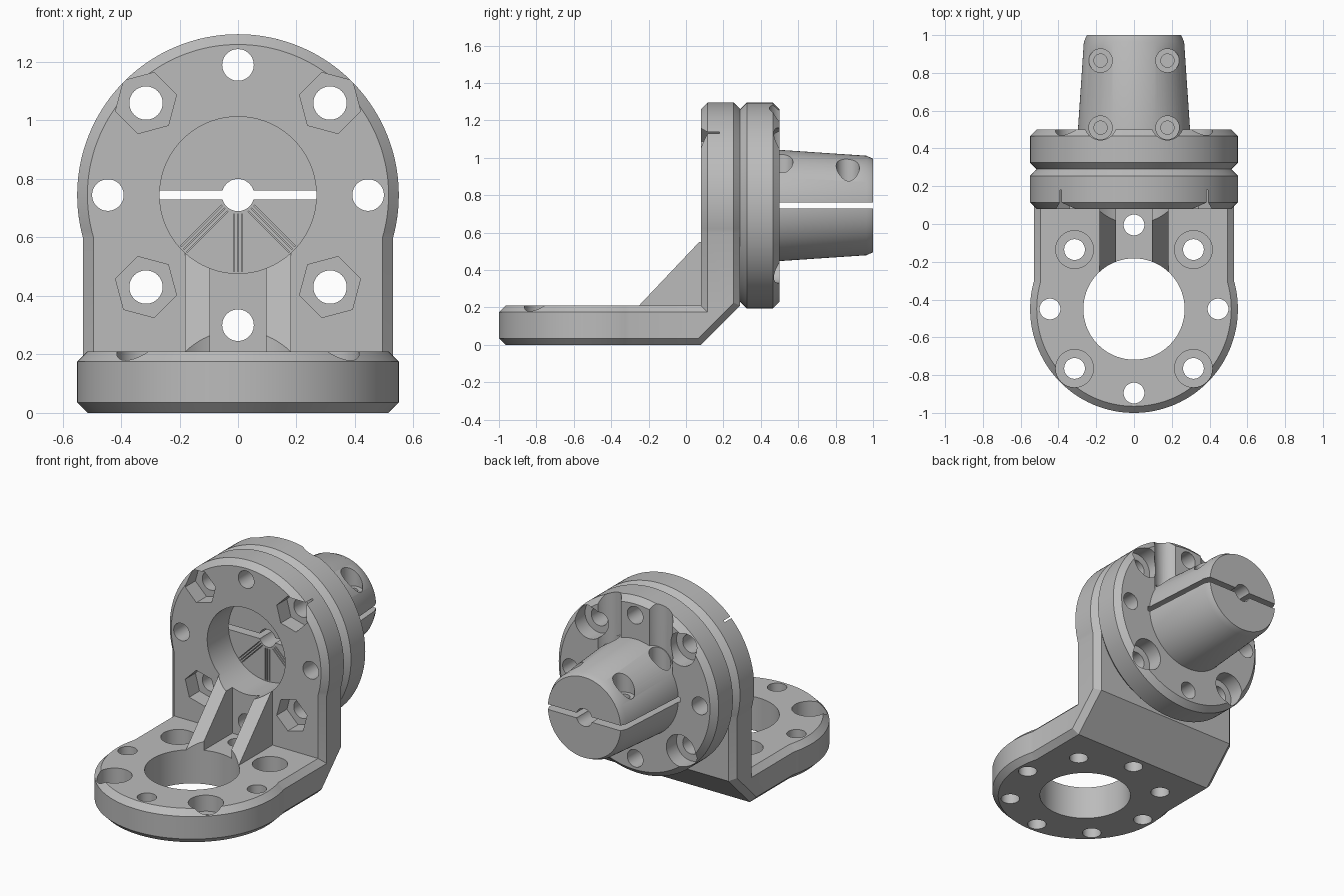
import bpy, bmesh, math
from mathutils import Vector

cube = bpy.data.objects.get("Cube")
if cube:
    bpy.data.objects.remove(cube)

R, W, C = 0.55, 0.53, 0.035        # disc radius, half width, chamfer
AXIS_Z, BASE_Y = 0.745, -0.45      # centres of the upright and base discs
THICK, BOLT_R, BORE = 0.21, 0.445, 0.268
BACK = 0.29                        # rear face of the upright

steel = bpy.data.materials.new("plain grey")
steel.use_nodes = True
grey = (0.5, 0.5, 0.5, 1)
steel.diffuse_color = grey
steel.node_tree.nodes["Principled BSDF"].inputs["Base Color"].default_value = grey


def loft(name, rings):
    """Closed solid through rings of equal point count."""
    bm = bmesh.new()
    loops = [[bm.verts.new(p) for p in ring] for ring in rings]
    n = len(loops[0])
    for a, b in zip(loops, loops[1:]):
        for i in range(n):
            j = (i + 1) % n
            bm.faces.new((a[i], a[j], b[j], b[i]))
    bm.faces.new(loops[0])
    bm.faces.new(loops[-1])
    bmesh.ops.recalc_face_normals(bm, faces=bm.faces)
    me = bpy.data.meshes.new(name)
    bm.to_mesh(me)
    bm.free()
    ob = bpy.data.objects.new(name, me)
    bpy.context.collection.objects.link(ob)
    return ob


def place(axis, u, v, d):
    return Vector((u, v, d)) if axis == "z" else Vector((u, d, v))


def turned(name, axis, u, v, profile, n=64, start=0.0):
    """Solid of revolution; profile is (radius, distance along axis)."""
    angles = [start + math.tau * i / n for i in range(n)]
    return loft(name, [[place(axis, u + r * math.cos(a), v + r * math.sin(a), d)
                        for a in angles] for r, d in profile])


def block(name, lo, hi):
    return loft(name, [[(lo[0], lo[1], z), (hi[0], lo[1], z),
                        (hi[0], hi[1], z), (lo[0], hi[1], z)] for z in (lo[2], hi[2])])


def combine(target, tool, operation="DIFFERENCE"):
    mod = target.modifiers.new("cut", "BOOLEAN")
    mod.operation, mod.solver, mod.object = operation, "EXACT", tool
    dg = bpy.context.evaluated_depsgraph_get()
    me = bpy.data.meshes.new_from_object(target.evaluated_get(dg))
    target.modifiers.clear()
    target.data = me
    bpy.data.objects.remove(tool)


def drill(target, axis, u, v, r, d0, d1, n=48, start=0.0):
    combine(target, turned("drill", axis, u, v, [(r, d0), (r, d1)], n, start))


def bolt_circle(centre_v):
    """Yields u, v, angle and whether the hole is a diagonal one."""
    for k in range(8):
        a = k * math.pi / 4
        yield BOLT_R * math.cos(a), centre_v + BOLT_R * math.sin(a), a, k % 2 == 1


def plate(name, axis, centre, direction, end, d0):
    """Round-ended chamfered plate, mitred at the outer corner of the bracket."""
    def outline(inset, d):
        r, w = R - inset, W - inset
        a0 = -math.acos(w / r)
        pts = [(w, end)]
        for i in range(97):
            a = a0 + (math.pi - 2 * a0) * i / 96
            pts.append((r * math.cos(a), centre + direction * r * math.sin(a)))
        pts.append((-w, end))
        return [place(axis, u, v, d) for u, v in pts]

    ob = loft(name, [outline(C, d0), outline(0, d0 + C),
                     outline(0, d0 + THICK - C), outline(C, d0 + THICK)])
    bm = bmesh.new()
    bm.from_mesh(ob.data)
    slope = Vector((0, 1, -1)).normalized()
    corner = Vector((0, BACK, THICK))
    side = Vector((W - C, 0, 0))
    across = Vector((1, 0, 0))
    for point, normal in ((corner, slope), (corner + side, slope + across),
                          (corner - side, slope - across)):
        cut = bmesh.ops.bisect_plane(bm, geom=bm.verts[:] + bm.edges[:] + bm.faces[:],
                                     plane_co=point, plane_no=normal, clear_outer=True)
        edges = [e for e in cut["geom_cut"] if isinstance(e, bmesh.types.BMEdge)]
        bmesh.ops.holes_fill(bm, edges=edges)
    bmesh.ops.recalc_face_normals(bm, faces=bm.faces)
    bm.to_mesh(ob.data)
    bm.free()
    return ob


# Angle bracket: base plate, upright plate and two ribs
FRONT = BACK - THICK
bracket = plate("angle_bracket", "z", BASE_Y, -1, BACK, 0)
combine(bracket, plate("upright", "y", AXIS_Z, 1, 0, FRONT), "UNION")
for s in (-1, 1):
    rib = loft("rib", [[(s * x, -0.27, 0.19), (s * x, 0.12, 0.19), (s * x, 0.12, 0.602)]
                       for x in (0.095, 0.182)])
    combine(bracket, rib, "UNION")

# Large bores, trimming the ribs too
drill(bracket, "z", 0, BASE_Y, BORE, -0.1, 0.6, 96)
drill(bracket, "y", 0, AXIS_Z, BORE, -0.3, 0.4, 96)

# Bolt holes: round pockets in the base, hexagonal pockets in the upright
for u, v, a, diagonal in bolt_circle(BASE_Y):
    drill(bracket, "z", u, v, 0.055, -0.1, 0.26)
    if diagonal:
        drill(bracket, "z", u, v, 0.1, 0.11, 0.3)
for u, v, a, diagonal in bolt_circle(AXIS_Z):
    drill(bracket, "y", u, v, 0.057 if diagonal else 0.054, 0.03, 0.4)
    if diagonal:
        drill(bracket, "y", u, v, 0.108, 0.03, FRONT + 0.1, 6, a)

# Rear flange with bolt holes and driver clearance scallops
REAR = BACK + THICK
flange = turned("flange_with_spigot", "y", 0, AXIS_Z,
                [(R - C, BACK), (R, BACK + C), (R, REAR - C), (R - C, REAR)], 128)
for u, v, a, diagonal in bolt_circle(AXIS_Z):
    drill(flange, "y", u, v, 0.057 if diagonal else 0.054, 0.2, 0.6)
    if diagonal:
        drill(flange, "y", u, v, 0.1, REAR - 0.1, 0.6)
SCREW_X = 0.177
for s in (-1, 1):
    drill(flange, "z", s * SCREW_X, 0.53, 0.085, 0.85, 1.4)

# Tapered split spigot
spigot = turned("spigot", "y", 0, AXIS_Z,
                [(0.304, 0.4), (0.266, 0.965), (0.25, 1.0)], 128)
combine(flange, spigot, "UNION")
drill(flange, "y", 0, AXIS_Z, 0.055, 0.2, 1.1)
combine(flange, block("slot", (-0.31, 0.2, AXIS_Z - 0.016), (0.31, 1.1, AXIS_Z + 0.016)))

# Clamping screw holes through the split
for s in (-1, 1):
    for y in (0.51, 0.865):
        drill(flange, "z", s * SCREW_X, y, 0.062, 0.87, 1.4)
        drill(flange, "z", s * SCREW_X, y, 0.035, 0.62, 1.0)

# Groups of fine radial slits in the front of the flange
for k in (5, 6, 7):
    a = k * math.pi / 4
    out = Vector((math.cos(a), 0, math.sin(a)))
    side = Vector((-out.z, 0, out.x))
    for j in (-1, 0, 1):
        mid = Vector((0, 0, AXIS_Z)) + side * (j * 0.014)
        ring = [mid + out * r + side * w for r, w in
                ((0.065, -0.002), (0.262, -0.002), (0.262, 0.002), (0.065, 0.002))]
        combine(flange, loft("slit", [[p + Vector((0, y, 0)) for p in ring]
                                      for y in (0.25, 0.42)]))

# Material and shading
for ob in (bracket, flange):
    ob.data.materials.clear()
    ob.data.materials.append(steel)
    for poly in ob.data.polygons:
        poly.material_index = 0
    bpy.ops.object.select_all(action="DESELECT")
    ob.select_set(True)
    bpy.context.view_layer.objects.active = ob
    bpy.ops.object.shade_smooth_by_angle(angle=math.radians(25))
